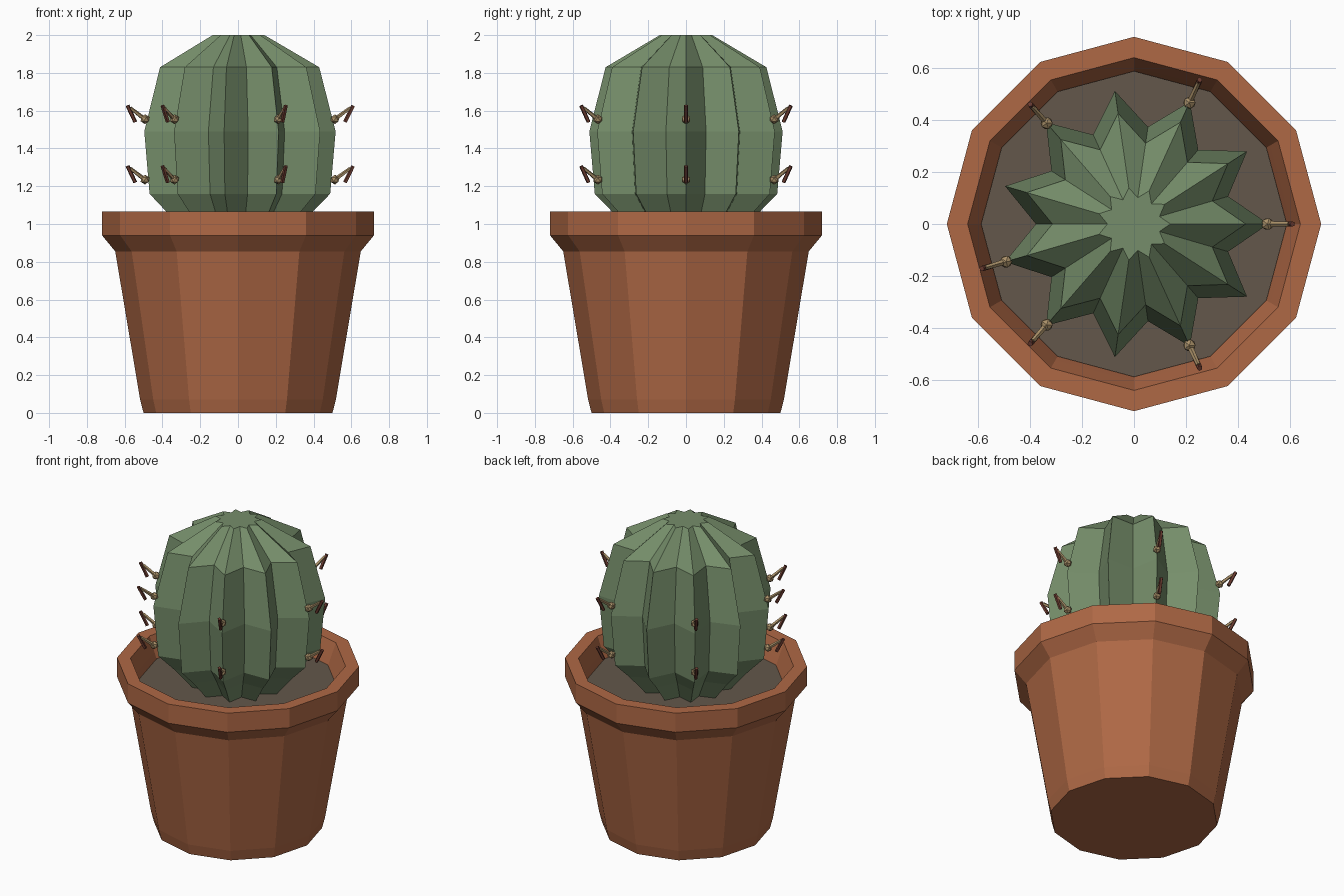
import bpy, bmesh, math
from mathutils import Vector

if "Cube" in bpy.data.objects:
    bpy.data.objects.remove(bpy.data.objects["Cube"])


def material(name, rgb):
    m = bpy.data.materials.new(name)
    m.diffuse_color = (*rgb, 1)
    m.use_nodes = True
    m.node_tree.nodes["Principled BSDF"].inputs["Base Color"].default_value = m.diffuse_color
    return m


TERRACOTTA = material("terracotta", (0.43, 0.14, 0.06))
SOIL = material("soil", (0.125, 0.095, 0.07))
GREEN = material("cactus green", (0.18, 0.27, 0.145))
TAN = material("tan spine", (0.40, 0.28, 0.14))
RED_BROWN = material("red brown tip", (0.15, 0.045, 0.03))


def finish(bm, name, mat):
    bmesh.ops.recalc_face_normals(bm, faces=bm.faces)
    me = bpy.data.meshes.new(name)
    bm.to_mesh(me)
    bm.free()
    me.materials.append(mat)
    ob = bpy.data.objects.new(name, me)
    bpy.context.collection.objects.link(ob)
    return ob


def lathe(name, profile, sides, mat, valley=1.0):
    """Stack rings of (radius, z); every second point is scaled by valley."""
    bm = bmesh.new()
    rings = []
    for r, z in profile:
        ring = []
        for i in range(sides):
            a = 2 * math.pi * i / sides
            q = r * (valley if i % 2 else 1)
            ring.append(bm.verts.new((q * math.cos(a), q * math.sin(a), z)))
        rings.append(ring)
    for lo, hi in zip(rings, rings[1:]):
        for i in range(sides):
            j = (i + 1) % sides
            bm.faces.new((lo[i], lo[j], hi[j], hi[i]))
    bm.faces.new(rings[0])
    bm.faces.new(rings[-1])
    return finish(bm, name, mat)


def rod(name, a, b, r1, r2, sides, mat):
    """Tapered rod from a to b."""
    a, b = Vector(a), Vector(b)
    d = b - a
    bm = bmesh.new()
    bmesh.ops.create_cone(bm, cap_ends=True, segments=sides, radius1=r1, radius2=r2, depth=d.length)
    m = d.to_track_quat('Z', 'Y').to_matrix().to_4x4()
    m.translation = (a + b) / 2
    bm.transform(m)
    return finish(bm, name, mat)


# pot with a thick rim, open down to the soil
lathe("pot", [(0.50, 0), (0.518, 0.07), (0.65, 0.855), (0.72, 0.94), (0.72, 1.065),
              (0.64, 1.065), (0.605, 0.97), (0.58, 0.90)], 12, TERRACOTTA)
lathe("soil", [(0.575, 0.88), (0.588, 0.93)], 12, SOIL)

# ribbed cactus body: eleven ribs
RIBS = 11
lathe("cactus_body", [(0.27, 0.92), (0.39, 1.06), (0.488, 1.16), (0.517, 1.49),
                      (0.43, 1.83), (0.14, 2.0)], RIBS * 2, GREEN, 0.73)

# spines: a tan bud, a tan stalk and a red-brown tip, two per chosen rib
for rib in (0, 2, 4, 6, 7, 9):
    ang = 2 * math.pi * rib / RIBS
    for row, z in enumerate((1.235, 1.555)):
        def at(r, dz):
            return (r * math.cos(ang), r * math.sin(ang), z + dz)
        tag = f"{rib}_{row}"
        bm = bmesh.new()
        bmesh.ops.create_icosphere(bm, subdivisions=1, radius=0.026)
        bmesh.ops.translate(bm, verts=bm.verts, vec=at(0.513, 0))
        finish(bm, "spine_bud_" + tag, TAN)
        rod("spine_stalk_" + tag, at(0.515, 0.0), at(0.595, 0.06), 0.012, 0.009, 5, TAN)
        rod("spine_tip_" + tag, at(0.567, -0.015), at(0.61, 0.072), 0.011, 0.011, 5, RED_BROWN)
